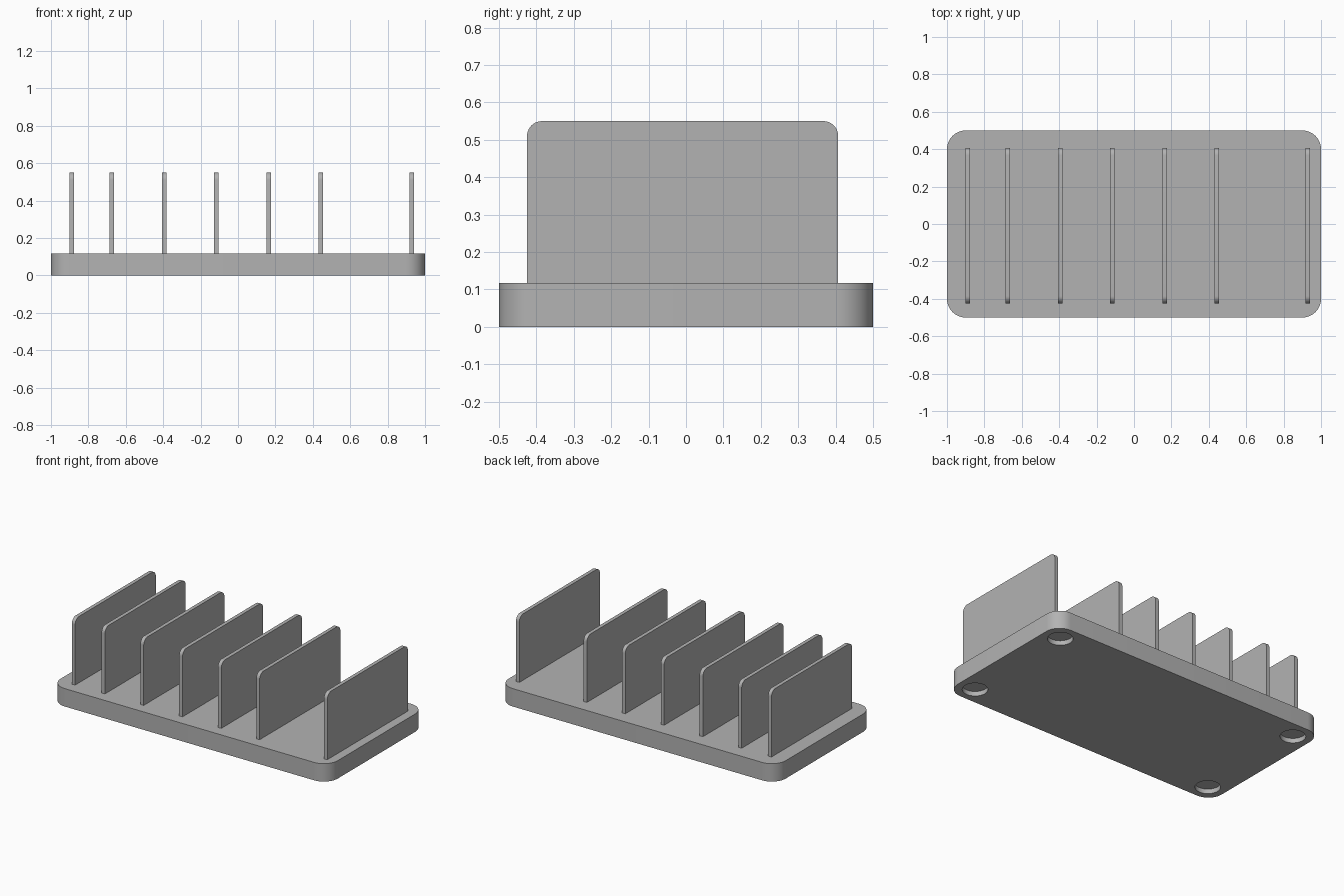
import bpy, bmesh, math
from mathutils import Matrix

cube = bpy.data.objects.get("Cube")
if cube:
    bpy.data.objects.remove(cube, do_unlink=True)

# Single grey plastic
grey = bpy.data.materials.new("grey_plastic")
grey.use_nodes = True
grey.diffuse_color = (0.45, 0.45, 0.45, 1)
grey.node_tree.nodes["Principled BSDF"].inputs["Base Color"].default_value = grey.diffuse_color

BASE_TOP = 0.117


def finish(bm, name):
    bmesh.ops.recalc_face_normals(bm, faces=bm.faces)
    mesh = bpy.data.meshes.new(name)
    bm.to_mesh(mesh)
    bm.free()
    mesh.materials.append(grey)
    obj = bpy.data.objects.new(name, mesh)
    bpy.context.collection.objects.link(obj)
    return obj


def smooth(obj):
    bpy.ops.object.select_all(action='DESELECT')
    obj.select_set(True)
    bpy.context.view_layer.objects.active = obj
    bpy.ops.object.shade_smooth_by_angle(angle=math.radians(30))


def rounded_box(name, low, high, radius, pick):
    """Box whose edges chosen by pick(a, b) are rounded."""
    bm = bmesh.new()
    bmesh.ops.create_cube(bm, size=1)
    for v in bm.verts:
        v.co = [(h + l) / 2 + c * (h - l) for l, h, c in zip(low, high, v.co)]
    edges = [e for e in bm.edges if pick(e.verts[0].co, e.verts[1].co)]
    bmesh.ops.bevel(bm, geom=edges, offset=radius, offset_type='OFFSET',
                    segments=10, profile=0.5, affect='EDGES')
    return finish(bm, name)


# Base slab with rounded vertical corners
base = rounded_box("base", (-1, -0.5, 0), (1, 0.5, BASE_TOP), 0.1,
                   lambda a, b: abs(a.z - b.z) > 0.01)

# Round foot recesses under the corners
bm = bmesh.new()
for sx in (-1, 1):
    for sy in (-1, 1):
        bmesh.ops.create_cone(bm, cap_ends=True, segments=48, radius1=0.075,
                              radius2=0.075, depth=0.06,
                              matrix=Matrix.Translation((sx * 0.883, sy * 0.385, 0)))
cutter = finish(bm, "foot_recess_cutter")
cutter.hide_render = True
cut = base.modifiers.new("foot_recesses", 'BOOLEAN')
cut.operation = 'DIFFERENCE'
cut.solver = 'EXACT'
cut.object = cutter
bpy.context.view_layer.objects.active = base
bpy.ops.object.modifier_apply(modifier=cut.name)
bpy.data.objects.remove(cutter, do_unlink=True)
smooth(base)

# Upright dividers with rounded top corners
for i, x in enumerate((-0.89, -0.675, -0.395, -0.115, 0.165, 0.442, 0.93)):
    divider = rounded_box(f"divider_{i + 1}",
                          (x - 0.012, -0.425, BASE_TOP - 0.005),
                          (x + 0.012, 0.407, 0.55), 0.04,
                          lambda a, b: abs(a.x - b.x) > 0.01 and a.z > 0.5)
    smooth(divider)
